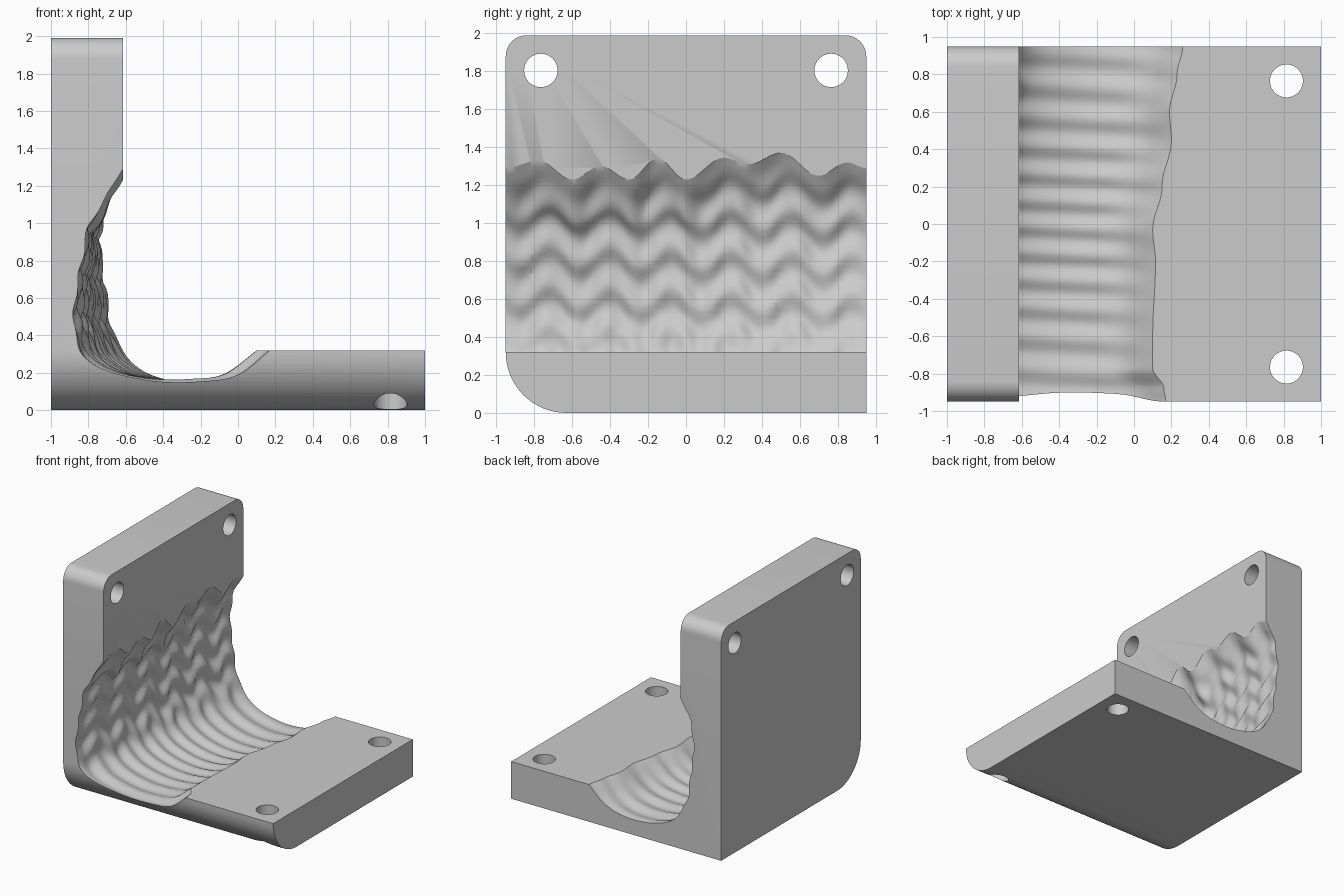
import bpy, bmesh
from math import sin, cos, pi, exp
from mathutils import Vector

cube = bpy.data.objects.get("Cube")
if cube:
    bpy.data.objects.remove(cube)

stone = bpy.data.materials.new("plain grey")
stone.use_nodes = True
stone.diffuse_color = (0.6, 0.6, 0.6, 1)
stone.node_tree.nodes["Principled BSDF"].inputs["Base Color"].default_value = (0.6, 0.6, 0.6, 1)

WALL_X, BASE_Z, HALF_Y, TOP = -0.615, 0.32, 0.95, 1.99


def loft(name, rings):
    """Closed solid through a list of rings with equal point counts."""
    bm = bmesh.new()
    rows = [[bm.verts.new(p) for p in ring] for ring in rings]
    n = len(rows[0])
    for a, b in zip(rows, rows[1:]):
        for i in range(n):
            j = (i + 1) % n
            bm.faces.new((a[i], a[j], b[j], b[i]))
    bm.faces.new(rows[0])
    bm.faces.new(rows[-1][::-1])
    bmesh.ops.recalc_face_normals(bm, faces=bm.faces[:])
    mesh = bpy.data.meshes.new(name)
    bm.to_mesh(mesh)
    bm.free()
    mesh.materials.append(stone)
    obj = bpy.data.objects.new(name, mesh)
    bpy.context.collection.objects.link(obj)
    return obj


def arc(cy, cz, r, start, steps):
    return [(cy + r * cos(start + k * pi / 2 / steps), cz + r * sin(start + k * pi / 2 / steps))
            for k in range(steps + 1)]


def cut(body, cutter):
    cutter.hide_render = True
    mod = body.modifiers.new("cut", "BOOLEAN")
    mod.operation, mod.solver, mod.object = "DIFFERENCE", "EXACT", cutter
    bpy.context.view_layer.objects.active = body
    bpy.ops.object.modifier_apply(modifier=mod.name)
    bpy.data.objects.remove(cutter)


def ease(keys, v):
    """Smooth interpolation through (position, value) keys."""
    for (a, va), (b, vb) in zip(keys, keys[1:]):
        if v <= b:
            t = max(0, (v - a) / (b - a))
            return va + (vb - va) * (1 - cos(pi * t)) / 2
    return keys[-1][1]


def spline(pts, steps):
    """Smooth curve through the given points."""
    out = []
    for i in range(len(pts) - 1):
        p0, p1, p2, p3 = (pts[min(max(k, 0), len(pts) - 1)] for k in range(i - 1, i + 3))
        for s in range(steps):
            t = s / steps
            out.append(p1 + 0.5 * t * (p2 - p0 + t * (2 * p0 - 5 * p1 + 4 * p2 - p3
                                                      + t * (3 * (p1 - p2) + p3 - p0))))
    return out + [pts[-1]]


# Bracket block: rounded side outline swept across the width
R, r = 0.32, 0.11
outline = ([(HALF_Y, 0)] + arc(HALF_Y - r, TOP - r, r, 0, 10)
           + arc(-HALF_Y + r, TOP - r, r, pi / 2, 10) + arc(-HALF_Y + R, R, R, pi, 20))
bracket = loft("bracket", [[(x, y, z) for y, z in outline] for x in (-1, 1)])

# Open space above the base
cut(bracket, loft("open_space", [[(x, y, z) for x, z in
    ((WALL_X, BASE_Z), (2, BASE_Z), (2, 3), (WALL_X, 3))] for y in (-2, 2)]))

# Groove: front and back cross-sections, blended along the depth
front = [(-.72, 1.12), (-.80, .98), (-.84, .78), (-.875, .58), (-.875, .42), (-.83, .29),
         (-.70, .205), (-.45, .16), (-.2, .16), (0, .19)]
back = [(-.70, 1.15), (-.735, .98), (-.735, .82), (-.71, .65), (-.68, .45), (-.60, .29),
        (-.48, .19), (-.27, .135), (-.05, .14), (.12, .2)]
lip_height = [(-.95, 1.29), (-.78, 1.33), (-.6, 1.23), (-.45, 1.3), (-.3, 1.23), (-.15, 1.34),
              (0, 1.23), (.2, 1.345), (.33, 1.31), (.5, 1.37), (.7, 1.25), (.85, 1.32), (.95, 1.29)]
lip_reach = [(-.95, .17), (-.88, .16), (-.77, .1), (-.6, .1), (-.2, .115), (-.03, .1), (.2, .15),
             (.45, .2), (.6, .19), (.8, .23), (.95, .26)]


def section(y):
    t = min(max((y + HALF_Y) / (2 * HALF_Y), 0), 1)
    lip, reach = ease(lip_height, y), ease(lip_reach, y)
    shift = lip - 1.29
    drift = reach - (0.17 + 0.09 * t)
    pts = [Vector((WALL_X + .12, lip + .2)), Vector((WALL_X, lip))]
    for k, (a, b) in enumerate(zip(front, back)):
        p = Vector(a).lerp(Vector(b), t)
        p.y += shift * max(0, 1 - k / 4)
        p.x += drift * max(0, (k - 6) / 3)
        pts.append(p)
    pts += [Vector((reach, BASE_Z)), Vector((reach + .12, BASE_Z + .09))]
    curve = spline(pts, 6)
    out = []
    for i, p in enumerate(curve):
        a, b = curve[max(i - 1, 0)], curve[min(i + 1, len(curve) - 1)]
        normal = Vector(((b - a).y, -(b - a).x)).normalized()
        # Ripples fade out at both lips and at the two ends
        fade = min(1, max(0, i - 6) / 9, max(0, len(curve) - 7 - i) / 12)
        fade *= min(1, (1.02 - abs(y)) / .15)
        on_wall = min(1, max(0, (p.y - .2) / .3))
        bands = .016 * sin(2 * pi * p.y / .22 + 1.5 * sin(2 * pi * y / .32) + y)
        furrows = .010 * sin(2 * pi * y / .16 + 2 * sin(3 * y) + 2 * p.x)
        pocket = .03 * exp(-((y + .6) / .25) ** 2 - ((p.y - .42) / .15) ** 2)
        p = p + normal * fade * (on_wall * bands + (1 - .5 * on_wall) * furrows - pocket * .5)
        out.append((p.x, y, p.y))
    return out


cut(bracket, loft("groove", [section(-1 + k / 70) for k in range(141)]))


# Bolt holes through the wall and the base
def ring(centre, along_x, offset):
    pts = []
    for k in range(48):
        u, v = .088 * cos(k * pi / 24), .088 * sin(k * pi / 24)
        pts.append(centre + Vector((offset, u, v) if along_x else (u, v, offset)))
    return pts


for y in (-.765, .765):
    for centre, along_x in ((Vector((-.8, y, 1.805)), True), (Vector((.815, y, .16)), False)):
        cut(bracket, loft("bolt_hole", [ring(centre, along_x, d) for d in (-.4, .4)]))

bpy.ops.object.select_all(action="DESELECT")
bracket.select_set(True)
bpy.context.view_layer.objects.active = bracket
bpy.ops.object.shade_smooth_by_angle(angle=pi / 6)
